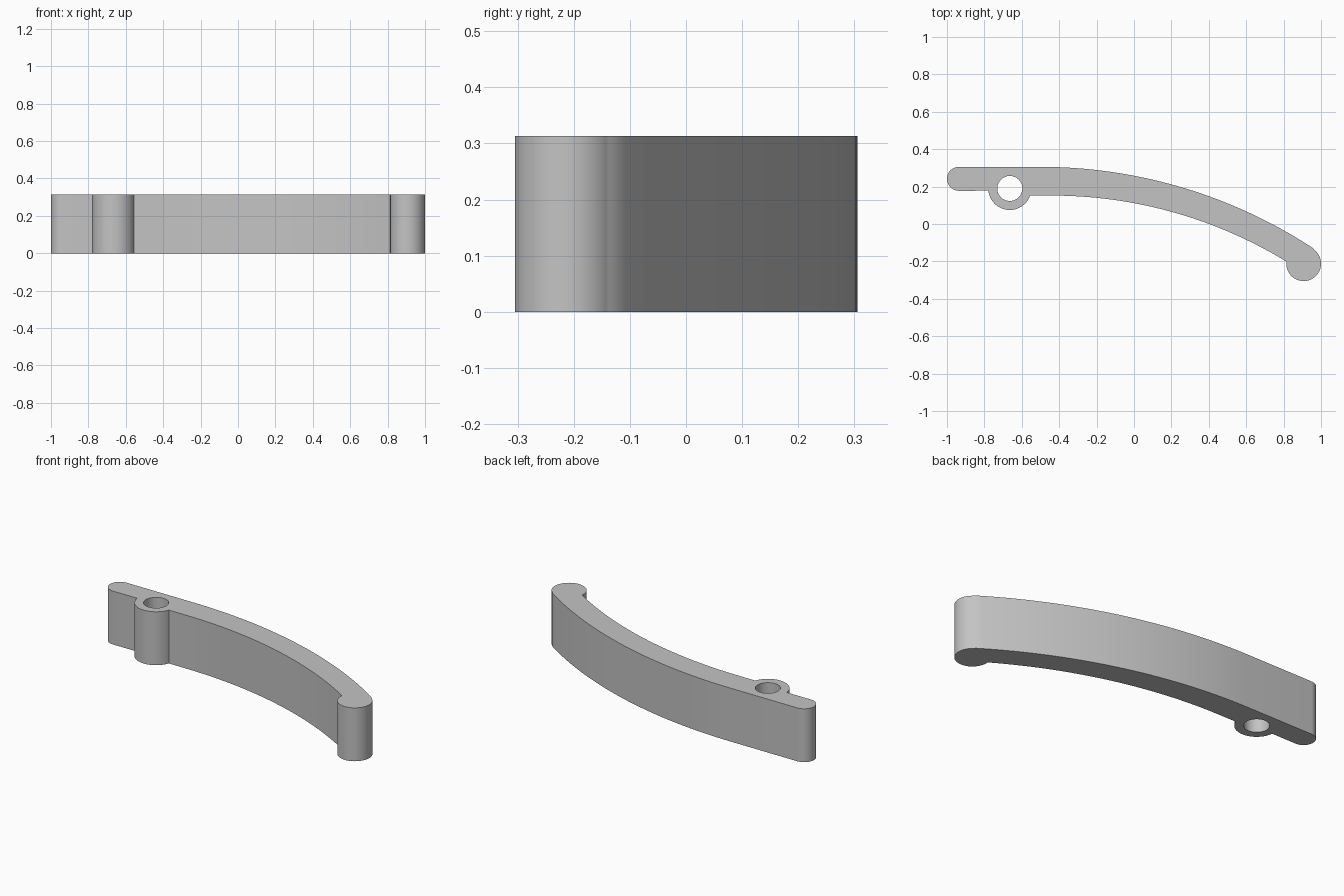
import bpy, bmesh
from math import sin, cos, asin, radians, pi

HEIGHT = 0.313

cube = bpy.data.objects.get("Cube")
if cube:
    bpy.data.objects.remove(cube, do_unlink=True)

grey = bpy.data.materials.new("plain grey")
grey.use_nodes = True
colour = (0.55, 0.55, 0.55, 1)
grey.diffuse_color = colour
grey.node_tree.nodes["Principled BSDF"].inputs["Base Color"].default_value = colour


def arc(cx, cy, r, start, end, steps):
    """Points on an arc, angles in degrees."""
    angles = [radians(start + (end - start) * i / steps) for i in range(steps + 1)]
    return [(cx + r * cos(a), cy + r * sin(a)) for a in angles]


def extrude_outline(name, points, bottom, top):
    bm = bmesh.new()
    face = bm.faces.new([bm.verts.new((x, y, bottom)) for x, y in points])
    new = bmesh.ops.extrude_face_region(bm, geom=[face])["geom"]
    verts = [v for v in new if isinstance(v, bmesh.types.BMVert)]
    bmesh.ops.translate(bm, verts=verts, vec=(0, 0, top - bottom))
    bmesh.ops.recalc_face_normals(bm, faces=bm.faces)
    mesh = bpy.data.meshes.new(name)
    bm.to_mesh(mesh)
    bm.free()
    mesh.materials.append(grey)
    obj = bpy.data.objects.new(name, mesh)
    bpy.context.collection.objects.link(obj)
    return obj


# Outline, clockwise: rounded tip, outer curve, end knob, inner curve, pivot boss
outer_r, inner_r = 2.66, 2.407
outer_end = 90 - asin((0.957 + 0.5) / outer_r) * 180 / pi
inner_end = 90 - asin((0.814 + 0.44) / inner_r) * 180 / pi
outline = (
    arc(-0.936, 0.2415, 0.064, 270, 90, 24)
    + arc(-0.5, 0.3055 - outer_r, outer_r, 90, outer_end, 40)
    + arc(0.907, -0.212, 0.093, outer_end - 3, -188, 40)
    + arc(-0.44, 0.152 - inner_r, inner_r, inner_end, 90, 36)
    + arc(-0.664, 0.19, 0.115, -19, -174, 32)
)
lever = extrude_outline("curved_lever", outline, 0, HEIGHT)

# Pivot hole
cutter = extrude_outline("pivot_hole_cutter", arc(-0.664, 0.19, 0.067, 0, 352.5, 47),
                         -0.1, HEIGHT + 0.1)
cutter.hide_render = True
cutter.hide_set(True)
hole = lever.modifiers.new("pivot_hole", 'BOOLEAN')
hole.operation = 'DIFFERENCE'
hole.solver = 'EXACT'
hole.object = cutter

# Apply the cut, then smooth the rounded walls
bpy.ops.object.select_all(action='DESELECT')
bpy.context.view_layer.objects.active = lever
lever.select_set(True)
bpy.ops.object.modifier_apply(modifier=hole.name)
bpy.data.objects.remove(cutter, do_unlink=True)
bpy.ops.object.shade_smooth_by_angle(angle=radians(30))
